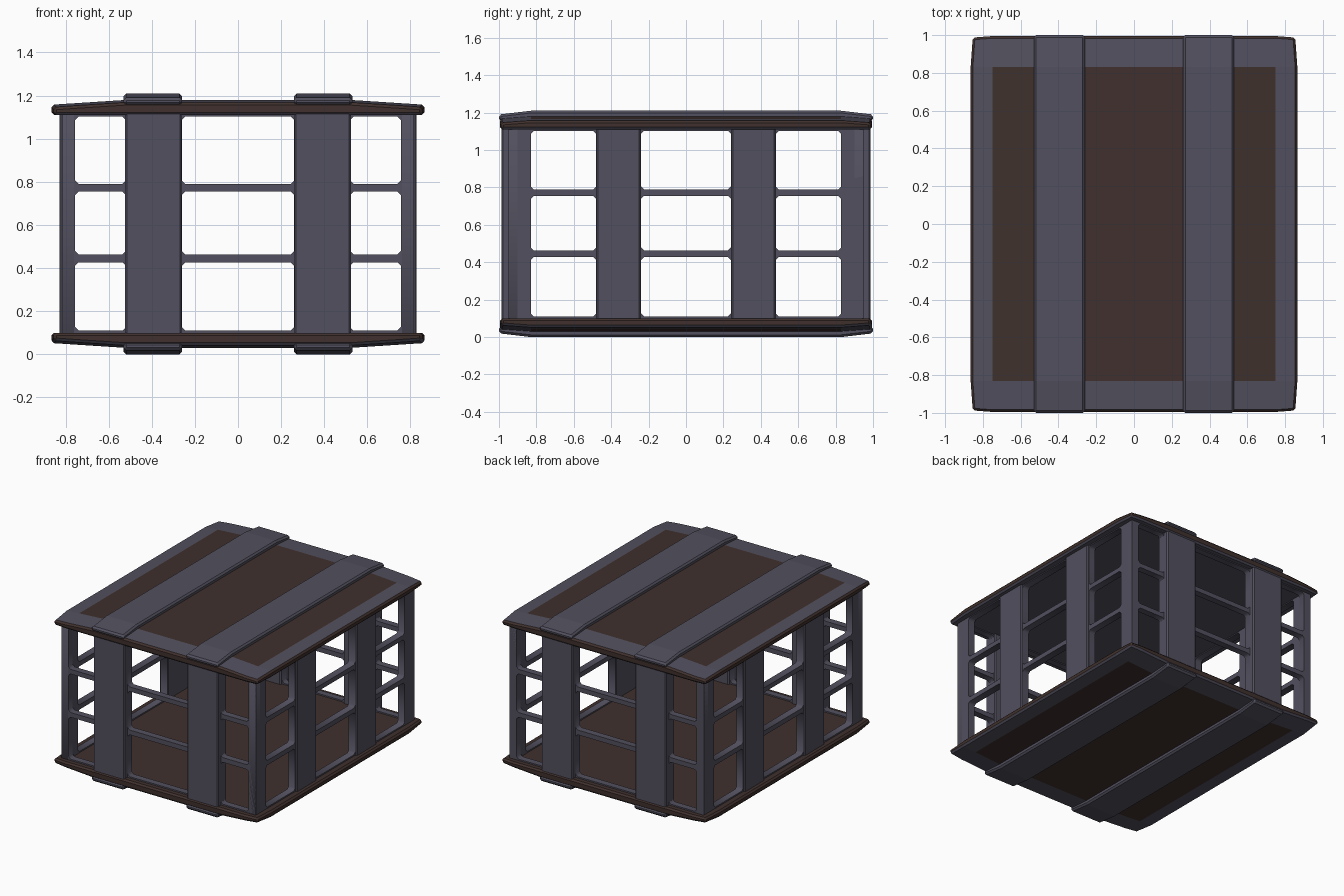
import bpy, bmesh
from mathutils import Matrix

if "Cube" in bpy.data.objects:
    bpy.data.objects.remove(bpy.data.objects["Cube"])

H = 1.21  # total height


def material(name, col):
    m = bpy.data.materials.new(name)
    m.diffuse_color = (*col, 1)
    m.use_nodes = True
    m.node_tree.nodes["Principled BSDF"].inputs["Base Color"].default_value = m.diffuse_color
    return m


GREY = material("grey_metal", (0.085, 0.08, 0.112))
BROWN = material("brown_panel", (0.05, 0.03, 0.026))


def finish(name, me, bevel=0.0, mirror=None):
    ob = bpy.data.objects.new(name, me)
    bpy.context.collection.objects.link(ob)
    if bevel:
        b = ob.modifiers.new("Bevel", 'BEVEL')
        b.width, b.segments, b.limit_method = bevel, 1, 'ANGLE'
        b.angle_limit = 0.7
    if mirror:
        m = ob.modifiers.new("Mirror", 'MIRROR')
        m.use_axis = mirror
        m.use_mirror_merge = False
    return ob


def loft(name, xs, ys, low, top, bevel, paint, flip=False, mirror=None, squeeze=None):
    """Solid on an x/y grid with a flat underside and shaped top; flip turns it over for the floor."""
    bm = bmesh.new()

    def layer(zf):
        g = []
        for x in xs:
            row = []
            for y in ys:
                px, py = squeeze(x, y) if squeeze else (x, y)
                z = zf(x, y)
                row.append(bm.verts.new((px, py, H - z if flip else z)))
            g.append(row)
        return g

    lo, hi = layer(low), layer(top)
    nx, ny = len(xs) - 1, len(ys) - 1
    for i in range(nx):
        for j in range(ny):
            for g, is_top in ((lo, False), (hi, True)):
                f = bm.faces.new((g[i][j], g[i + 1][j], g[i + 1][j + 1], g[i][j + 1]))
                cx, cy = (xs[i] + xs[i + 1]) / 2, (ys[j] + ys[j + 1]) / 2
                f.material_index = paint(cx, cy, 'top' if is_top else 'low')
    for i in range(nx):
        for j in (0, ny):
            bm.faces.new((lo[i][j], lo[i + 1][j], hi[i + 1][j], hi[i][j])).material_index = paint(0, 0, 'side')
    for j in range(ny):
        for i in (0, nx):
            bm.faces.new((lo[i][j], lo[i][j + 1], hi[i][j + 1], hi[i][j])).material_index = paint(0, 0, 'side')
    bmesh.ops.recalc_face_normals(bm, faces=bm.faces)
    me = bpy.data.meshes.new(name)
    bm.to_mesh(me)
    bm.free()
    me.materials.append(GREY)
    me.materials.append(BROWN)
    return finish(name, me, bevel, mirror)


# Roof and floor slabs: taper to the edges, brown inset panel, brown rim
def slab_top(x, y):
    return 1.18 - 0.022 * max(0, (abs(x) - 0.52) / 0.34) - (0.012 if abs(y) > 0.9 else 0)


def slab_squeeze(x, y):
    corner = abs(x) > 0.8 and abs(y) > 0.9
    return (x * 0.987, y * 0.992) if corner else (x, y)


for name, flip in (("roof_slab", False), ("floor_slab", True)):
    def slab_paint(x, y, part):
        if part == 'top':
            return int(abs(x) < 0.75 and abs(y) < 0.83)
        return 1 if part == 'side' or flip else 0
    loft(name, [-.865, -.75, -.52, .52, .75, .865], [-.995, -.83, .83, .995],
         lambda x, y: 1.11, slab_top, 0.012, slab_paint, flip, squeeze=slab_squeeze)

# Straps running lengthwise over roof and under floor
for name, flip in (("roof_strap", False), ("floor_strap", True)):
    loft(name, [.26, .53], [-1.0, -.83, .83, 1.0], lambda x, y: 1.155,
         lambda x, y: 1.19 if abs(y) > 0.9 else H, 0.012,
         lambda x, y, part: 0, flip, mirror=(True, False, False))


# Open lattice walls: a rectangle with chamfered windows, extruded
def outline(x0, x1, z0, z1, c):
    return [(x0 + c, z0), (x1 - c, z0), (x1, z0 + c), (x1, z1 - c),
            (x1 - c, z1), (x0 + c, z1), (x0, z1 - c), (x0, z0 + c)]


ROWS = [(.11, .427), (.463, .755), (.79, 1.103)]


def wall(name, half, cols, inner, outer, side):
    cu = bpy.data.curves.new(name, 'CURVE')
    cu.dimensions, cu.fill_mode = '2D', 'BOTH'
    cu.extrude = (outer - inner) / 2
    loops = [outline(-half, half, .09, 1.12, 0.004)]
    loops += [outline(a, b, c, d, 0.016) for a, b in cols for c, d in ROWS]
    for pts in loops:
        s = cu.splines.new('POLY')
        s.points.add(len(pts) - 1)
        for p, (x, z) in zip(s.points, pts):
            p.co = (x, z, 0, 1)
        s.use_cyclic_u = True
    tmp = bpy.data.objects.new(name + "_outline", cu)
    bpy.context.collection.objects.link(tmp)
    dg = bpy.context.evaluated_depsgraph_get()
    me = bpy.data.meshes.new_from_object(tmp.evaluated_get(dg))
    bpy.data.objects.remove(tmp)
    mid = (inner + outer) / 2
    mat = Matrix.Translation((0, -mid, 0)) @ Matrix.Rotation(1.5707963, 4, 'X')
    if side:
        mat = Matrix.Rotation(1.5707963, 4, 'Z') @ mat
    me.transform(mat)
    bm = bmesh.new()
    bm.from_mesh(me)
    bmesh.ops.remove_doubles(bm, verts=bm.verts, dist=1e-4)
    bmesh.ops.recalc_face_normals(bm, faces=bm.faces)
    bm.to_mesh(me)
    bm.free()
    me.materials.clear()
    me.materials.append(GREY)
    finish(name, me, 0, (side, not side, False))


wall("end_lattice", .815, [(-.755, -.52), (-.26, .26), (.52, .755)], .90, .95, False)
wall("side_lattice", .95, [(-.83, -.48), (-.24, .24), (.48, .83)], .76, .815, True)


# Wide upright straps standing proud of the lattice
def upright(name, x0, x1, y0, y1):
    loft(name, [x0, x1], [y0, y1], lambda x, y: .07, lambda x, y: 1.14, 0.008,
         lambda x, y, part: 0, mirror=(True, True, False))


upright("end_upright", .262, .523, .885, .987)
upright("side_upright", .758, .828, .242, .478)
